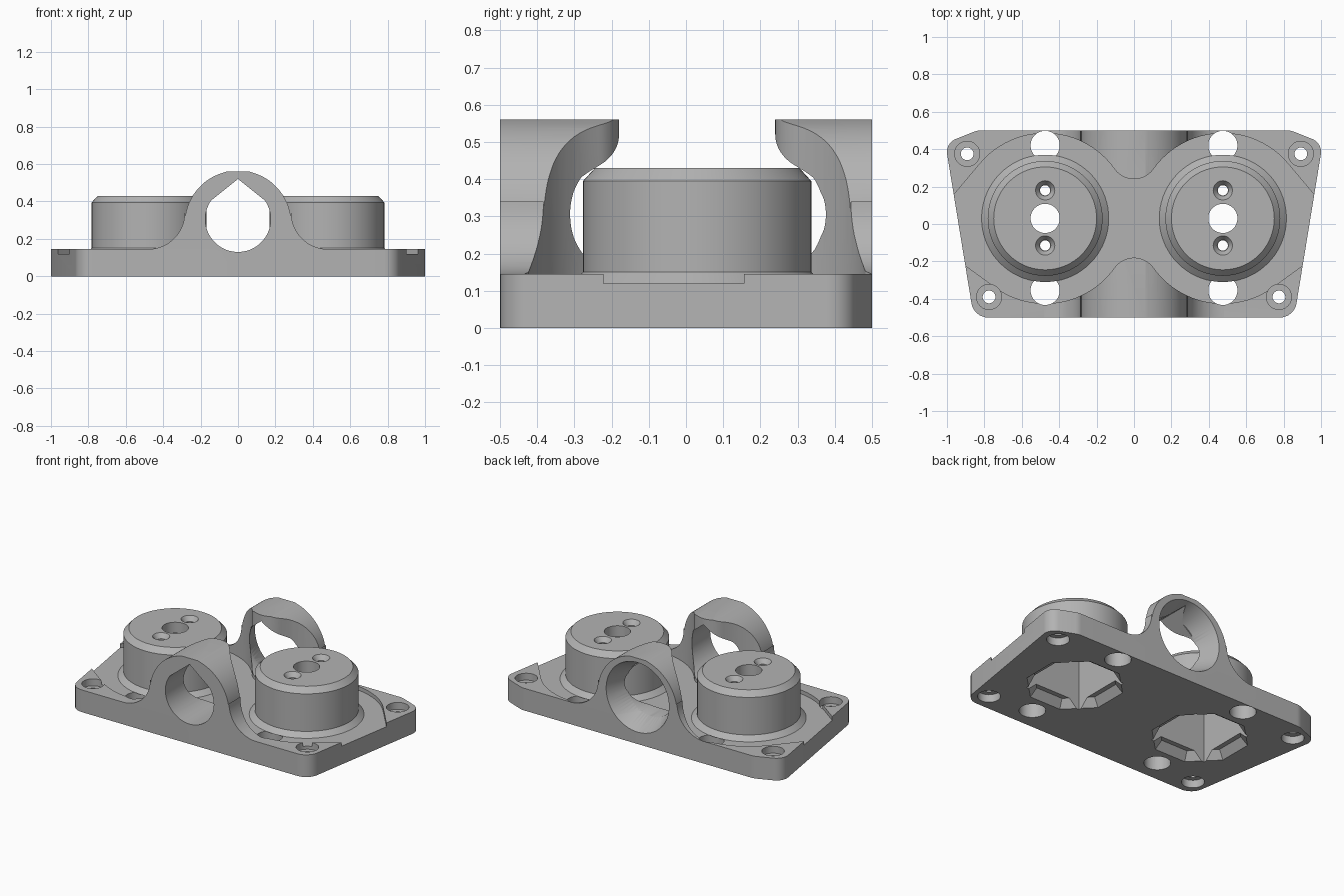
import bpy, bmesh
from math import sin, cos, pi, atan2, hypot, radians
from mathutils import Matrix

cube = bpy.data.objects.get("Cube")
if cube:
    bpy.data.objects.remove(cube, do_unlink=True)

# Single flat colour
grey = bpy.data.materials.new("machined_grey")
grey.use_nodes = True
COLOUR = (0.45, 0.45, 0.45, 1)
grey.diffuse_color = COLOUR
grey.node_tree.nodes["Principled BSDF"].inputs["Base Color"].default_value = COLOUR


def finish(name, bm):
    bmesh.ops.recalc_face_normals(bm, faces=bm.faces)
    mesh = bpy.data.meshes.new(name)
    bm.to_mesh(mesh)
    bm.free()
    mesh.materials.append(grey)
    obj = bpy.data.objects.new(name, mesh)
    bpy.context.collection.objects.link(obj)
    return obj


def prism(name, pts, lo, hi, upright=False):
    """Extrude an outline along z, or an x-z outline along y when upright."""
    bm = bmesh.new()
    place = (lambda a, b: (a, lo, b)) if upright else (lambda a, b: (a, b, lo))
    face = bm.faces.new([bm.verts.new(place(a, b)) for a, b in pts])
    new = bmesh.ops.extrude_face_region(bm, geom=[face])["geom"]
    shift = (0, hi - lo, 0) if upright else (0, 0, hi - lo)
    bmesh.ops.translate(bm, vec=shift, verts=[v for v in new if isinstance(v, bmesh.types.BMVert)])
    return finish(name, bm)


def cone(x, y, lo, hi, r_lo, r_hi=None, sides=48, turn=0.0):
    bm = bmesh.new()
    bmesh.ops.create_cone(bm, cap_ends=True, segments=sides, radius1=r_lo,
                          radius2=r_lo if r_hi is None else r_hi, depth=hi - lo,
                          matrix=Matrix.Translation((x, y, (lo + hi) / 2)) @ Matrix.Rotation(turn, 4, "Z"))
    return finish("cutter", bm)


def arc(cx, cy, r, a, b, n=24):
    return [(cx + r * cos(a + (b - a) * i / n), cy + r * sin(a + (b - a) * i / n)) for i in range(n + 1)]


def mirrored(half):
    """Complete an outline whose +x half is given."""
    return half + [(-x, y) for x, y in reversed(half) if abs(x) > 1e-5]


def carve(obj, cutters):
    for c in cutters:
        m = obj.modifiers.new("cut", "BOOLEAN")
        m.operation, m.solver, m.object = "DIFFERENCE", "EXACT", c
    bpy.context.view_layer.update()
    dg = bpy.context.evaluated_depsgraph_get()
    mesh = bpy.data.meshes.new_from_object(obj.evaluated_get(dg))
    obj.modifiers.clear()
    obj.data = mesh
    mesh.name = obj.name


DX, DY = 0.475, 0.03            # drum centre
TOP, FLOOR = 0.145, 0.12        # plate top and recess floor
SIDES = (-1, 1)

# Base plate with clipped, rounded corners
corner_front = arc(0.78, -0.41, 0.09, -pi / 2, -0.15, 8)
corner_back = arc(0.925, 0.385, 0.075, -0.15, 1.2, 8)
plate = prism("base_plate", mirrored(corner_front + corner_back + arc(0.82, 0.4, 0.1, 1.2, pi / 2, 4)), 0, TOP)

# Arched bridge blending down onto the plate
profile = (arc(0.48, 0.34, 0.195, -pi / 2, -pi, 16)
           + arc(0, 0.28, 0.285, 0.15, 1.3, 20) + [(0.06, 0.56)])
arches = prism("bridge_arches", mirrored(profile), -0.5, 0.5, True)

# Recess: two discs joined by a neck, opening out through the plate ends
R, NECK = 0.455, 0.21
r = (DX ** 2 + NECK ** 2 - R ** 2) / (2 * (R - NECK))
ta = atan2(NECK + r, -DX)
wide, narrow = 0.70, -0.94
apex = R / cos((wide - narrow) / 2)
mid = (wide + narrow) / 2
fa = ta - pi
half = (arc(0, DY - NECK - r, r, pi / 2, -fa - 0.0, 12)
        + arc(DX, DY, R, -ta, narrow, 24)[1:]
        + [(DX + apex * cos(mid), DY + apex * sin(mid))]
        + arc(DX, DY, R, wide, ta, 24)
        + arc(0, DY + NECK + r, r, fa, -pi / 2, 12)[1:])
recess = prism("cutter", mirrored(half), FLOOR, 1)

# Pointed tunnel through both arches, flared at the back
HZ, HR = 0.305, 0.175
tunnel = prism("cutter", arc(0, HZ, HR, radians(145), radians(395), 48) + [(0, 0.52)], -0.6, 0.6, True)
bm = bmesh.new()
bmesh.ops.create_cone(bm, cap_ends=True, segments=64, radius1=0.228, radius2=HR, depth=0.14,
                      matrix=Matrix.Translation((0, 0.432, HZ)) @ Matrix.Rotation(pi / 2, 4, "X"))
flare = finish("cutter", bm)

# Through holes, corner screw seats and underside pockets
plate_cuts, pockets, drum_holes = [], [], []
for s in SIDES:
    x = s * DX
    for y in (0.42, -0.355):
        plate_cuts.append(cone(x, y, -0.1, 0.7, 0.078))
    for cx, cy in ((0.892, 0.375), (0.775, -0.39)):
        plate_cuts += [cone(s * cx, cy, -0.1, 0.3, 0.034), cone(s * cx, cy, 0.1, 0.3, 0.067),
                       cone(s * cx, cy, -0.1, 0.05, 0.067)]
    h = 0.2
    pockets.append(prism("cutter", [(x - h, DY - h), (x + h, DY - h), (x + h, DY + h), (x - h, DY + h)], -0.1, 0.36))
    pockets.append(cone(x, DY, -0.01, 0.05, 0.3, 0.25, 8, pi / 8))
    drum_holes.append(cone(x, DY, 0.3, 0.5, 0.078))
    for y in (0.18, -0.115):
        drum_holes += [cone(x, y, 0.3, 0.5, 0.027), cone(x, y, 0.4, 0.435, 0.03, 0.055)]

carve(plate, [recess, tunnel, flare] + plate_cuts + pockets)
carve(arches, [recess, tunnel, flare] + [c for c in plate_cuts if abs(c.data.vertices[0].co.x) < 0.6])

# Drums: turned profile with flared foot and chamfered rim
drums = []
for s, name in zip(SIDES, ("right_drum", "left_drum")):
    bm = bmesh.new()
    rings = []
    n = 72
    for rad, z in ((0.34, FLOOR), (0.307, 0.15), (0.307, 0.395), (0.275, 0.43)):
        rings.append([bm.verts.new((s * DX + px, DY + py, z))
                      for px, py in arc(0, 0, rad, 0, 2 * pi, n)[:-1]])
    for a, b in zip(rings, rings[1:]):
        for i in range(n):
            j = (i + 1) % n
            bm.faces.new((a[i], a[j], b[j], b[i]))
    bm.faces.new(rings[0])
    bm.faces.new(rings[-1])
    drum = finish(name, bm)
    carve(drum, [c for c in pockets + drum_holes if c.data.vertices[0].co.x * s > 0])
    drums.append(drum)

# Remove the helper cutters and smooth the round surfaces
for c in {recess, tunnel, flare, *plate_cuts, *pockets, *drum_holes}:
    bpy.data.objects.remove(c, do_unlink=True)
bpy.ops.object.select_all(action="DESELECT")
for obj in [plate, arches] + drums:
    obj.select_set(True)
    bpy.context.view_layer.objects.active = obj
bpy.ops.object.shade_smooth_by_angle(angle=radians(25))
